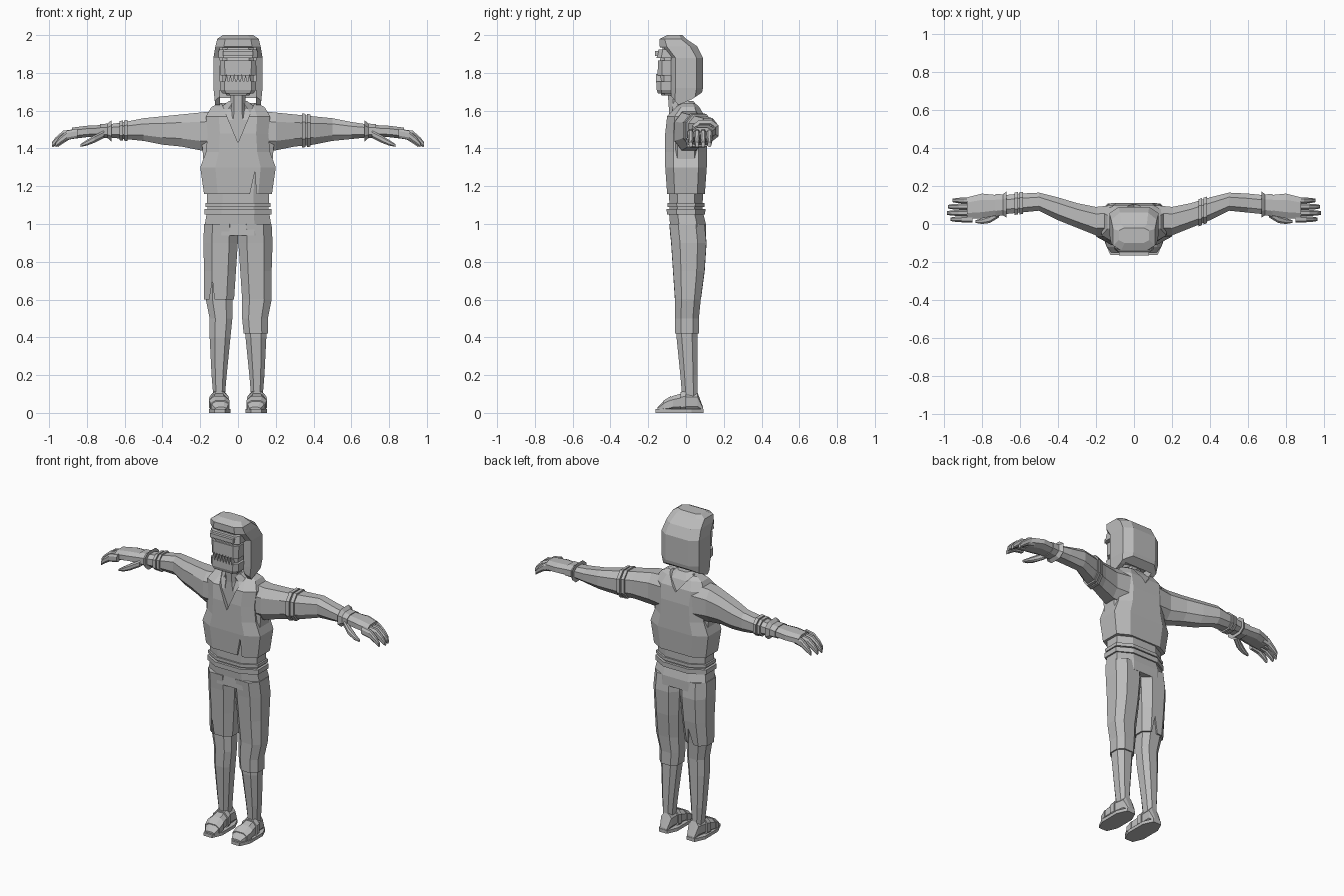
import bpy
import bmesh

default_cube = bpy.data.objects.get("Cube")
if default_cube:
    bpy.data.objects.remove(default_cube, do_unlink=True)

grey = bpy.data.materials.new("plain_grey")
grey.use_nodes = True
grey.diffuse_color = (0.5, 0.5, 0.5, 1)
grey.node_tree.nodes["Principled BSDF"].inputs["Base Color"].default_value = grey.diffuse_color


def place(axis, along, u, v, side):
    """Point from a position along one axis and two across it; side mirrors x."""
    point = [u, v]
    point.insert(axis, along)
    point[0] *= side
    return point


def skin(name, loops):
    """Join equal point loops into a closed flat-shaded solid."""
    bm = bmesh.new()
    rows = [[bm.verts.new(point) for point in loop] for loop in loops]
    count = len(rows[0])
    for low, high in zip(rows, rows[1:]):
        for i in range(count):
            j = (i + 1) % count
            bm.faces.new((low[i], low[j], high[j], high[i]))
    bm.faces.new(rows[0])
    bm.faces.new(rows[-1])
    bmesh.ops.recalc_face_normals(bm, faces=bm.faces)
    mesh = bpy.data.meshes.new(name)
    bm.to_mesh(mesh)
    bm.free()
    mesh.materials.append(grey)
    obj = bpy.data.objects.new(name, mesh)
    bpy.context.collection.objects.link(obj)
    return obj


def loft(name, axis, rings, side=1, chamfer=.5):
    """Rings are (position, min, max, min, max); each is a chamfered box outline."""
    k = 1 - chamfer
    outline = [(1, -k), (1, k), (k, 1), (-k, 1), (-1, k), (-1, -k), (-k, -1), (k, -1)]
    loops = []
    for along, u_min, u_max, v_min, v_max in rings:
        u_mid, v_mid = (u_min + u_max) / 2, (v_min + v_max) / 2
        u_half, v_half = u_max - u_mid, v_max - v_mid
        loops.append([place(axis, along, u_mid + a * u_half, v_mid + b * v_half, side)
                      for a, b in outline])
    return skin(name, loops)


def upright(z, width, depth, y=0):
    """Ring on the centre line from its half width, half depth and y centre."""
    return z, -width, width, y - depth, y + depth


def sample(rings, along, grow):
    """Ring interpolated on a part at a position, grown outward."""
    low, high = next((a, b) for a, b in zip(rings, rings[1:]) if along <= b[0])
    t = (along - low[0]) / (high[0] - low[0])
    u_min, u_max, v_min, v_max = [a + t * (b - a) for a, b in zip(low[1:], high[1:])]
    return along, u_min - grow, u_max + grow, v_min - grow, v_max + grow


def wrap(name, axis, rings, stops, grow, side=1, chamfer=.5):
    """Band or garment that follows a body part between stops."""
    return loft(name, axis, [sample(rings, stop, grow) for stop in stops], side, chamfer)


def prism(name, axis, points, low, high):
    return skin(name, [[place(axis, along, u, v, 1) for u, v in points] for along in (low, high)])


def cut(obj, axis, points, low, high):
    """Cut a prism-shaped opening out of a part."""
    cutter = prism("cutter", axis, points, low, high)
    cutter.hide_render = True
    mod = obj.modifiers.new("opening", "BOOLEAN")
    mod.operation = "DIFFERENCE"
    mod.solver = "EXACT"
    mod.object = cutter
    bpy.context.view_layer.objects.active = obj
    bpy.ops.object.modifier_apply(modifier=mod.name)
    bpy.data.objects.remove(cutter, do_unlink=True)


# Body under the clothes
torso = [upright(1, .16, .085), upright(1.17, .165, .09), upright(1.3, .18, .09),
         upright(1.42, .19, .09), upright(1.55, .17, .09), upright(1.61, .1, .07),
         upright(1.65, .05, .06, -.02)]
loft("torso", 2, torso)
loft("neck", 2, [upright(1.52, .06, .06, -.03), upright(1.6, .04, .05, -.04),
                 upright(1.74, .04, .05, -.05)])

# Sleeveless vest with V-necks, narrow above the armholes and torn at the hem
vest = loft("vest", 2, [upright(1.16, .18, .1), upright(1.3, .2, .11), upright(1.38, .17, .11),
                        upright(1.48, .16, .11), upright(1.57, .17, .1),
                        upright(1.62, .14, .06, .01), upright(1.64, .1, .04, .01)], chamfer=.4)
for bottom, near, far in ((1.43, -.3, -.02), (1.54, .02, .3)):
    cut(vest, 1, [(-.1, 1.67), (0, bottom), (.1, 1.67)], near, far)
cut(vest, 1, [(.05, 1.1), (.09, 1.28), (.1, 1.1)], -.3, -.08)

# Belt of two wraps
wrap("belt_lower", 2, torso, (1.05, 1.08), .015)
wrap("belt_upper", 2, torso, (1.09, 1.11), .01)

# Legs, feet and arms as rings that the clothing follows
leg = [(.08, .07, .13, -.02, .06), (.2, .06, .14, -.03, .06), (.4, .04, .15, -.05, .06),
       (.5, .03, .15, -.05, .06), (.6, .03, .17, -.05, .07), (.75, .02, .17, -.06, .09),
       (.9, .01, .175, -.07, .1), (1, .01, .17, -.08, .09)]
foot = [(-.15, .06, .12, .01, .03), (-.12, .05, .14, .01, .06), (-.07, .05, .15, .01, .09),
        (0, .06, .14, .01, .11), (.06, .06, .13, .01, .11), (.09, .07, .12, .01, .03)]
arm = [(.1, -.06, .1, 1.38, 1.6), (.2, -.06, .09, 1.39, 1.59), (.3, -.02, .11, 1.41, 1.58),
       (.4, .02, .14, 1.42, 1.57), (.5, .07, .165, 1.44, 1.56), (.6, .06, .16, 1.45, 1.54),
       (.7, .05, .15, 1.46, 1.525), (.8, .03, .16, 1.46, 1.52), (.88, .03, .14, 1.45, 1.51)]

# Trousers: one leg long, the other cut short and torn
loft("trouser_seat", 2, [upright(z, .175, .095, .01) for z in (.94, 1)]
     + [upright(1.06, .165, .09)])
wrap("long_trouser_leg", 2, leg, (.42, .5, .6, .75, .9, 1), .008)
short_leg = wrap("short_trouser_leg", 2, leg, (.6, .75, .9, 1), .009, side=-1)
cut(short_leg, 1, [(-.16, .55), (-.135, .7), (-.12, .55)], -.2, -.03)
cut(short_leg, 1, [(-.12, .55), (-.08, .7), (-.06, .55)], .04, .2)

for side, label in ((1, "left"), (-1, "right")):
    # Leg, foot, sole and sandal straps
    loft(label + "_leg", 2, leg, side)
    loft(label + "_foot", 1, foot, side)
    loft(label + "_sole", 2, [(z, .04, .153, -.162, .092) for z in (0, .02)], side)
    wrap(label + "_toe_strap", 1, foot, (-.12, -.08), .005, side)
    wrap(label + "_heel_strap", 1, foot, (-.03, 0), .008, side)

    # Arm running into the palm, with a flared glove cuff
    loft(label + "_arm", 0, arm, side)
    loft(label + "_cuff", 0, [sample(arm, .67, .02), sample(arm, .69, .005),
                              sample(arm, .73, .005)], side)

    # Curled fingers of varied length
    for i, tip in enumerate((.965, .985, .98, .955)):
        y = .025 + i * .033
        joints = ((.85, .016, 1.48), (tip - .06, .016, 1.47),
                  (tip - .02, .013, 1.44), (tip, .009, 1.42))
        loft(f"{label}_finger_{i}", 0,
             [(x, y - w, y + w, z - w * 1.5, z + w * 1.5) for x, w, z in joints], side)

    # Thumb hanging forward of the palm
    joints = ((.71, .055, .02, 1.475), (.76, .025, .02, 1.45),
              (.8, .015, .015, 1.43), (.835, .013, .007, 1.415))
    loft(label + "_thumb", 0,
         [(x, y - w, y + w, z - w, z + w) for x, y, w, z in joints], side)

# Double arm bands, high on the left arm and low on the right forearm
for i in range(2):
    for label, side, start in (("left", 1, .34), ("right", -1, .585)):
        x = start + i * .025
        wrap(f"{label}_arm_band_{i}", 0, arm, (x, x + .018), .009, side)

# Hood, open at the face and below, with a drooping hem
hood = loft("hood", 2, [upright(1.62, .12, .08, -.01), upright(1.72, .13, .09),
                        upright(1.88, .13, .09), upright(1.94, .12, .1, -.04),
                        upright(1.98, .11, .07, -.07), upright(2, .08, .04, -.06)], chamfer=.38)
cut(hood, 2, [(-.095, -.3), (.095, -.3), (.095, .04), (-.095, .04)], 1.5, 1.935)
hem = [(-.09, 1.69), (-.04, 1.63), (.03, 1.66), (.12, 1.72)]
cut(hood, 0, [(-.2, 1.5), (-.2, 1.69), *hem, (.12, 1.5)], -.3, .3)

# Head, goggles and toothed mask
head = [upright(1.68, .06, .06, -.07), upright(1.71, .08, .08, -.06),
        upright(1.86, .085, .08, -.06), upright(1.95, .08, .07, -.05)]
loft("head", 2, head, chamfer=.3)
wrap("goggle_band", 2, head, (1.88, 1.925), .02, chamfer=.25)
prism("goggle_lens", 1, [(-.08, 1.89), (.08, 1.89), (.08, 1.915), (-.08, 1.915)], -.165, -.14)
wrap("mask_upper", 2, head, (1.785, 1.865), .01, chamfer=.25)
wrap("mask_jaw", 2, head, (1.69, 1.71, 1.755), .015, chamfer=.25)
for i in range(7):
    x = (i - 3) * .02
    prism(f"tooth_{i}", 1, [(x - .009, 1.75), (x + .009, 1.75), (x, 1.795)], -.16, -.13)
